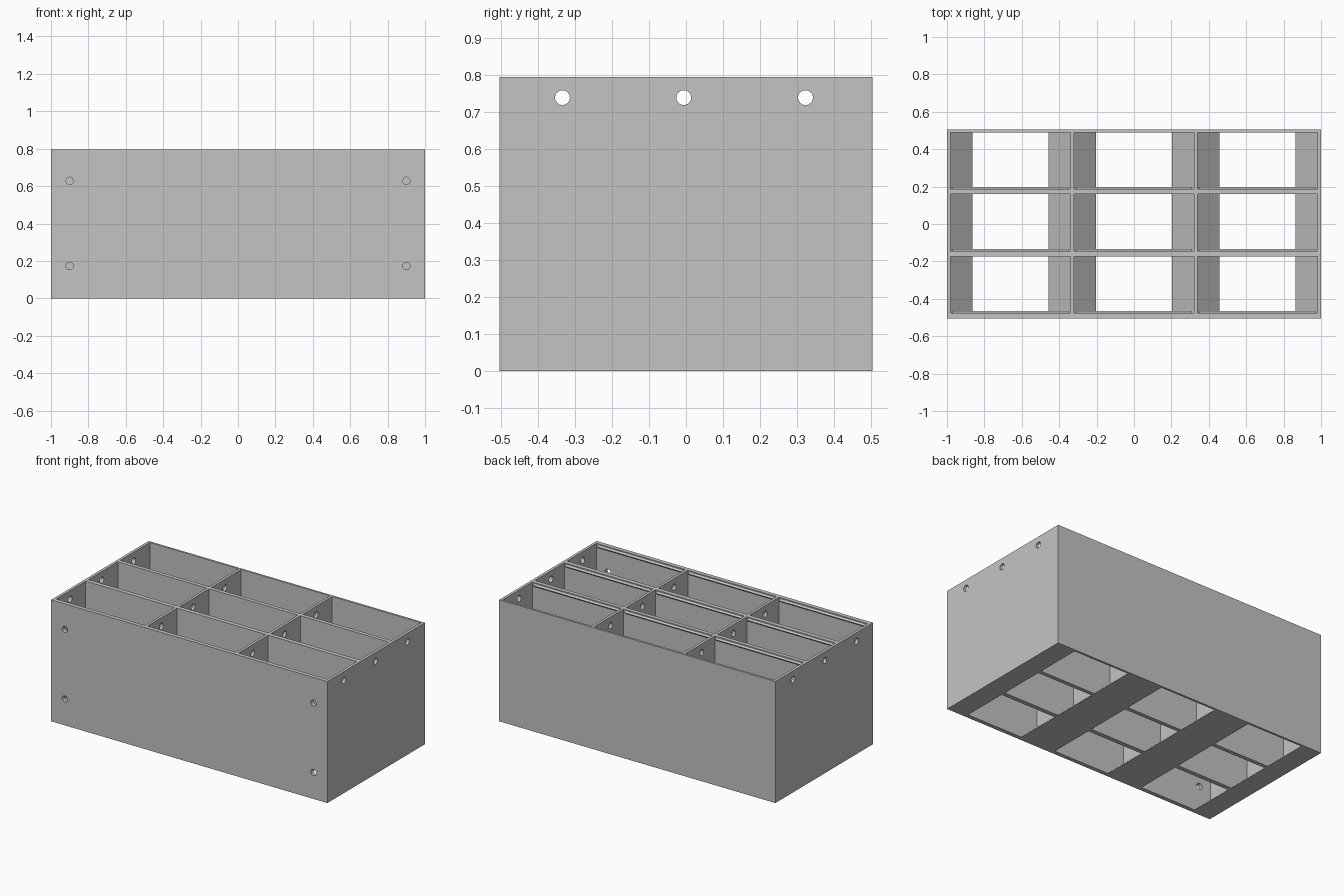
import bpy
import bmesh
from mathutils import Matrix, Vector

old = bpy.data.objects.get("Cube")
if old:
    bpy.data.objects.remove(old, do_unlink=True)

HEIGHT = 0.795
HALF_DEPTH = 0.504
COLUMNS = (-0.66, 0.0, 0.66)        # compartment centres in x
ROWS = (-0.325, 0.008, 0.338)       # compartment centres in y
HALF_W, HALF_L = 0.321, 0.152       # half compartment size
MOUTH = 0.203                       # half width of the floor opening
SLOPE = 0.11                        # height of the sloping floors

grey = bpy.data.materials.new("light_grey")
grey.use_nodes = True
grey.diffuse_color = (0.55, 0.55, 0.55, 1)
grey.node_tree.nodes["Principled BSDF"].inputs["Base Color"].default_value = grey.diffuse_color


def finish(bm, name):
    bmesh.ops.recalc_face_normals(bm, faces=bm.faces)
    mesh = bpy.data.meshes.new(name)
    bm.to_mesh(mesh)
    bm.free()
    mesh.materials.append(grey)
    obj = bpy.data.objects.new(name, mesh)
    bpy.context.collection.objects.link(obj)
    return obj


def prism(bm, outline, push):
    """Closed prism: an outline of 3D points swept along a vector."""
    face = bm.faces.new([bm.verts.new(p) for p in outline])
    new = bmesh.ops.extrude_face_region(bm, geom=[face], use_keep_orig=True)["geom"]
    verts = [v for v in new if isinstance(v, bmesh.types.BMVert)]
    bmesh.ops.translate(bm, verts=verts, vec=push)


def drill(bm, centre, axis, length):
    turn = Vector((0, 0, 1)).rotation_difference(Vector(axis)).to_matrix().to_4x4()
    bmesh.ops.create_cone(bm, cap_ends=True, segments=32, radius1=0.02, radius2=0.02,
                          depth=length, matrix=Matrix.Translation(centre) @ turn)


def cut(target, cutter):
    """Subtract the cutter from the target and discard it."""
    mod = target.modifiers.new("cut", "BOOLEAN")
    mod.operation = "DIFFERENCE"
    mod.solver = "EXACT"
    mod.object = cutter
    graph = bpy.context.evaluated_depsgraph_get()
    graph.update()
    mesh = bpy.data.meshes.new_from_object(target.evaluated_get(graph))
    target.modifiers.clear()
    target.data = mesh
    bpy.data.objects.remove(cutter, do_unlink=True)


# Solid outer block
bm = bmesh.new()
bmesh.ops.create_cube(bm, size=1, matrix=Matrix.Translation((0, 0, HEIGHT / 2))
                      @ Matrix.Diagonal((2, 2 * HALF_DEPTH, HEIGHT, 1)))
box = finish(bm, "storage_box")

# Nine compartments with sloping floors and open bottoms
bm = bmesh.new()
half = [(MOUTH, -0.1), (MOUTH, 0), (HALF_W, SLOPE), (HALF_W, 1)]
profile = half + [(-x, z) for x, z in reversed(half)]
for cx in COLUMNS:
    for cy in ROWS:
        prism(bm, [(cx + x, cy - HALF_L, z) for x, z in profile], (0, 2 * HALF_L, 0))
cut(box, finish(bm, "compartment_cutter"))

# Rod holes through all the cross walls
bm = bmesh.new()
for y in (-0.334, -0.006, 0.323):
    drill(bm, (0, y, 0.739), (1, 0, 0), 2.4)
cut(box, finish(bm, "rod_hole_cutter"))

# Screw holes in the front wall
bm = bmesh.new()
for x in (-0.9, 0.9):
    for z in (0.173, 0.628):
        drill(bm, (x, -0.5, z), (0, 1, 0), 0.2)
cut(box, finish(bm, "screw_hole_cutter"))

# Catch ridge under the rim on the front wall of each compartment
bm = bmesh.new()
ridge = [(-0.003, 0.79), (0.011, 0.779), (-0.003, 0.765)]
for cx in COLUMNS:
    for cy in ROWS:
        prism(bm, [(cx - HALF_W + 0.01, cy - HALF_L + y, z) for y, z in ridge],
              (2 * HALF_W - 0.02, 0, 0))
finish(bm, "catch_ridges")
